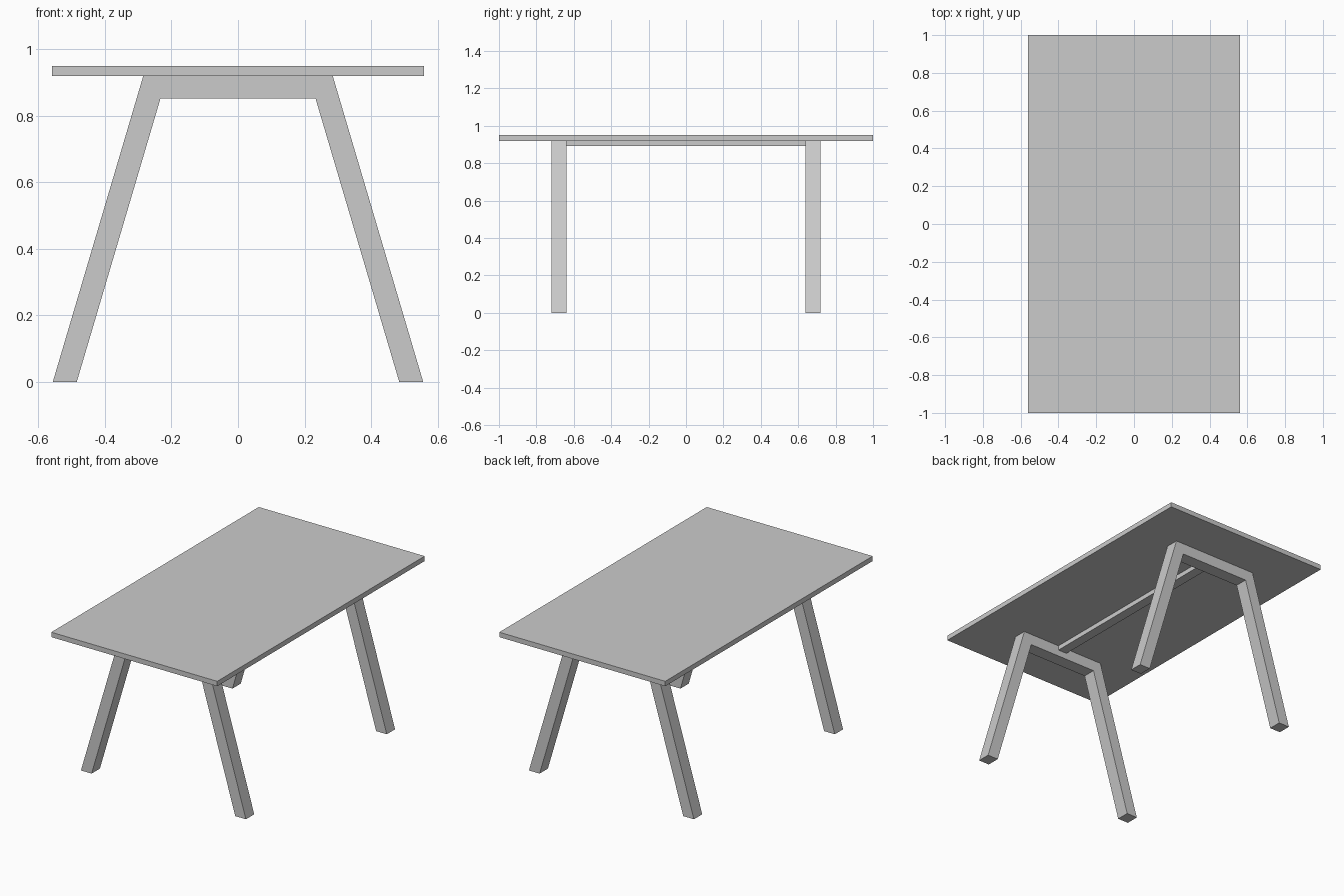
import bpy
import bmesh

if "Cube" in bpy.data.objects:
    bpy.data.objects.remove(bpy.data.objects["Cube"])


def extrude_y(name, profile, y0, y1):
    """Solid from an (x, z) outline, extruded along y."""
    bm = bmesh.new()
    face = bm.faces.new([bm.verts.new((x, y0, z)) for x, z in profile])
    ext = bmesh.ops.extrude_face_region(bm, geom=[face])
    verts = [v for v in ext["geom"] if isinstance(v, bmesh.types.BMVert)]
    bmesh.ops.translate(bm, verts=verts, vec=(0, y1 - y0, 0))
    bmesh.ops.recalc_face_normals(bm, faces=bm.faces)
    mesh = bpy.data.meshes.new(name)
    bm.to_mesh(mesh)
    bm.free()
    obj = bpy.data.objects.new(name, mesh)
    bpy.context.collection.objects.link(obj)
    return obj


def rect(half_width, z0, z1):
    return [(-half_width, z0), (half_width, z0), (half_width, z1), (-half_width, z1)]


TOP_Z, UNDER_Z = 0.95, 0.92
FRAME_IN, FRAME_OUT = 0.639, 0.719

# Tabletop slab
extrude_y("tabletop", rect(0.56, UNDER_Z, TOP_Z), -1.0, 1.0)

# Splayed leg frames: right half of the outline, mirrored to the left
half = [(0.233, 0.853), (0.485, 0), (0.557, 0), (0.285, UNDER_Z)]
outline = half + [(-x, z) for x, z in reversed(half)]
extrude_y("front_leg_frame", outline, -FRAME_OUT, -FRAME_IN)
extrude_y("back_leg_frame", outline, FRAME_IN, FRAME_OUT)

# Central rail joining the two frames under the top
extrude_y("under_rail", rect(0.03, 0.892, UNDER_Z), -FRAME_IN, FRAME_IN)
